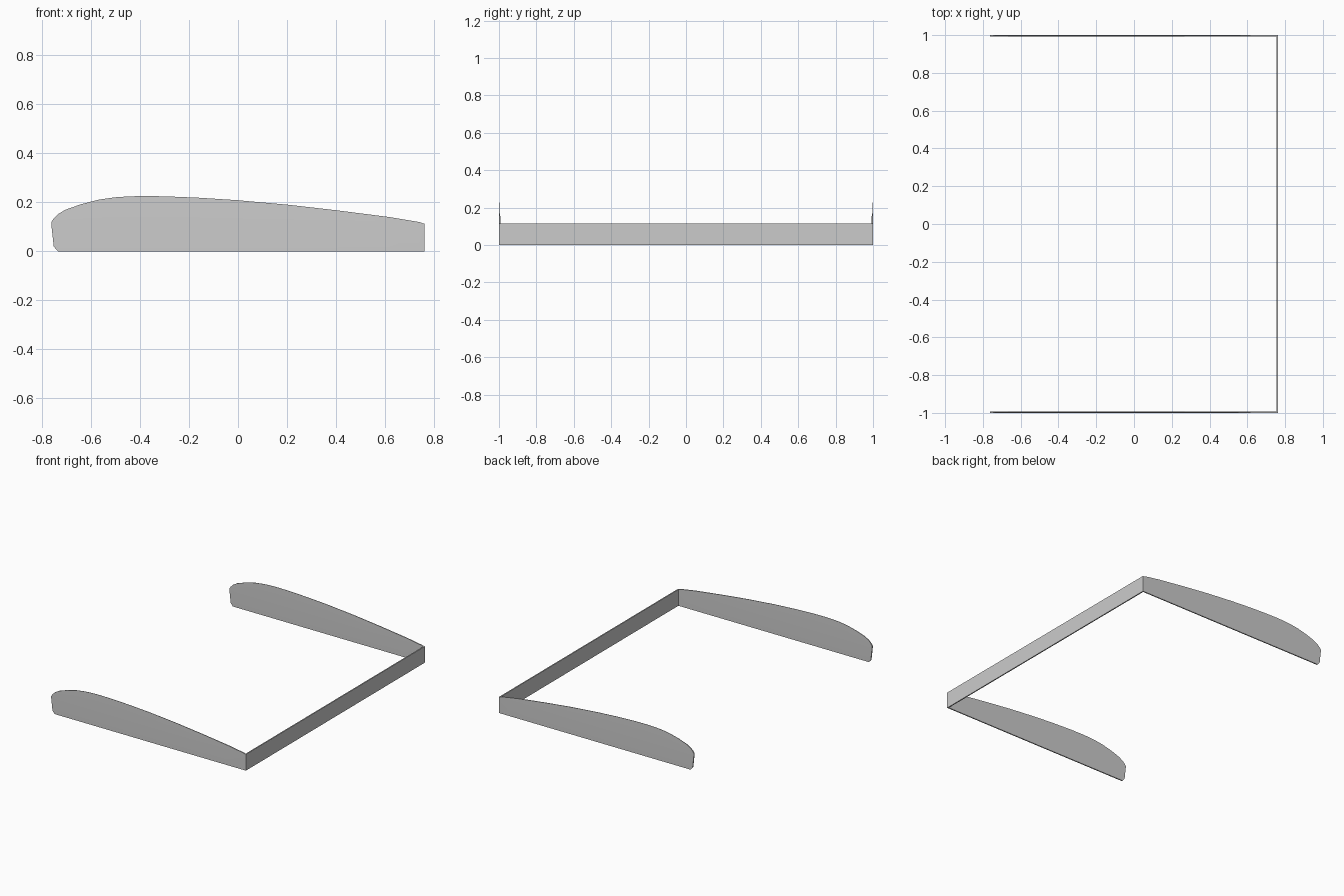
import bpy
import bmesh
import math

cube = bpy.data.objects.get("Cube")
if cube:
    bpy.data.objects.remove(cube, do_unlink=True)

grey = bpy.data.materials.new("plain_grey")
grey.use_nodes = True
grey.diffuse_color = (0.6, 0.6, 0.6, 1)
grey.node_tree.nodes["Principled BSDF"].inputs["Base Color"].default_value = (0.6, 0.6, 0.6, 1)

RAIL_TOP = 0.115
PEAK = 0.226
HALF = 0.004

# Side panel outline: x, bottom, top
OUTLINE = [
    (-0.762, 0.11, 0.12), (-0.752, 0.02, 0.135), (-0.735, 0.0, 0.152),
    (-0.705, 0.0, 0.17), (-0.64, 0.0, 0.193), (-0.565, 0.0, 0.212),
    (-0.5, 0.0, 0.221), (-0.44, 0.0, 0.225), (-0.38, 0.0, PEAK),
    (-0.3, 0.0, 0.225), (-0.155, 0.0, 0.219), (0.0, 0.0, 0.209),
    (0.21, 0.0, 0.19), (0.41, 0.0, 0.167), (0.62, 0.0, 0.14),
    (0.74, 0.0, 0.12), (0.76, 0.0, 0.113),
]


def half_thickness(z):
    """Full thickness up to the rail height, then a taper to a thin edge."""
    t = max(0.0, (z - RAIL_TOP) / (PEAK - RAIL_TOP))
    return HALF * (1 - 0.8 * t)


def finish(bm, name):
    bmesh.ops.recalc_face_normals(bm, faces=bm.faces)
    mesh = bpy.data.meshes.new(name)
    bm.to_mesh(mesh)
    bm.free()
    mesh.materials.append(grey)
    obj = bpy.data.objects.new(name, mesh)
    bpy.context.collection.objects.link(obj)
    bpy.ops.object.select_all(action="DESELECT")
    obj.select_set(True)
    bpy.context.view_layer.objects.active = obj
    bpy.ops.object.shade_smooth_by_angle(angle=math.radians(30))
    return obj


def side_panel(name, y):
    bm = bmesh.new()
    rings = []
    for x, low, high in OUTLINE:
        middle = min(RAIL_TOP, (low + high) / 2 + 0.04, high - 0.002)
        heights = (low, middle, high)
        ring = [bm.verts.new((x, y - half_thickness(z), z)) for z in heights]
        ring += [bm.verts.new((x, y + half_thickness(z), z)) for z in reversed(heights)]
        rings.append(ring)
    for a, b in zip(rings, rings[1:]):
        for i in range(len(a)):
            j = (i + 1) % len(a)
            bm.faces.new((a[i], a[j], b[j], b[i]))
    bm.faces.new(rings[0])
    bm.faces.new(rings[-1])
    return finish(bm, name)


# Two matching side panels
side_panel("front_side_panel", -1 + HALF)
side_panel("back_side_panel", 1 - HALF)

# Straight rail joining the panels
bm = bmesh.new()
bmesh.ops.create_cube(bm, size=1)
bmesh.ops.scale(bm, vec=(2 * HALF, 2, RAIL_TOP), verts=bm.verts)
bmesh.ops.translate(bm, vec=(0.762 - HALF, 0, RAIL_TOP / 2), verts=bm.verts)
finish(bm, "end_rail")
